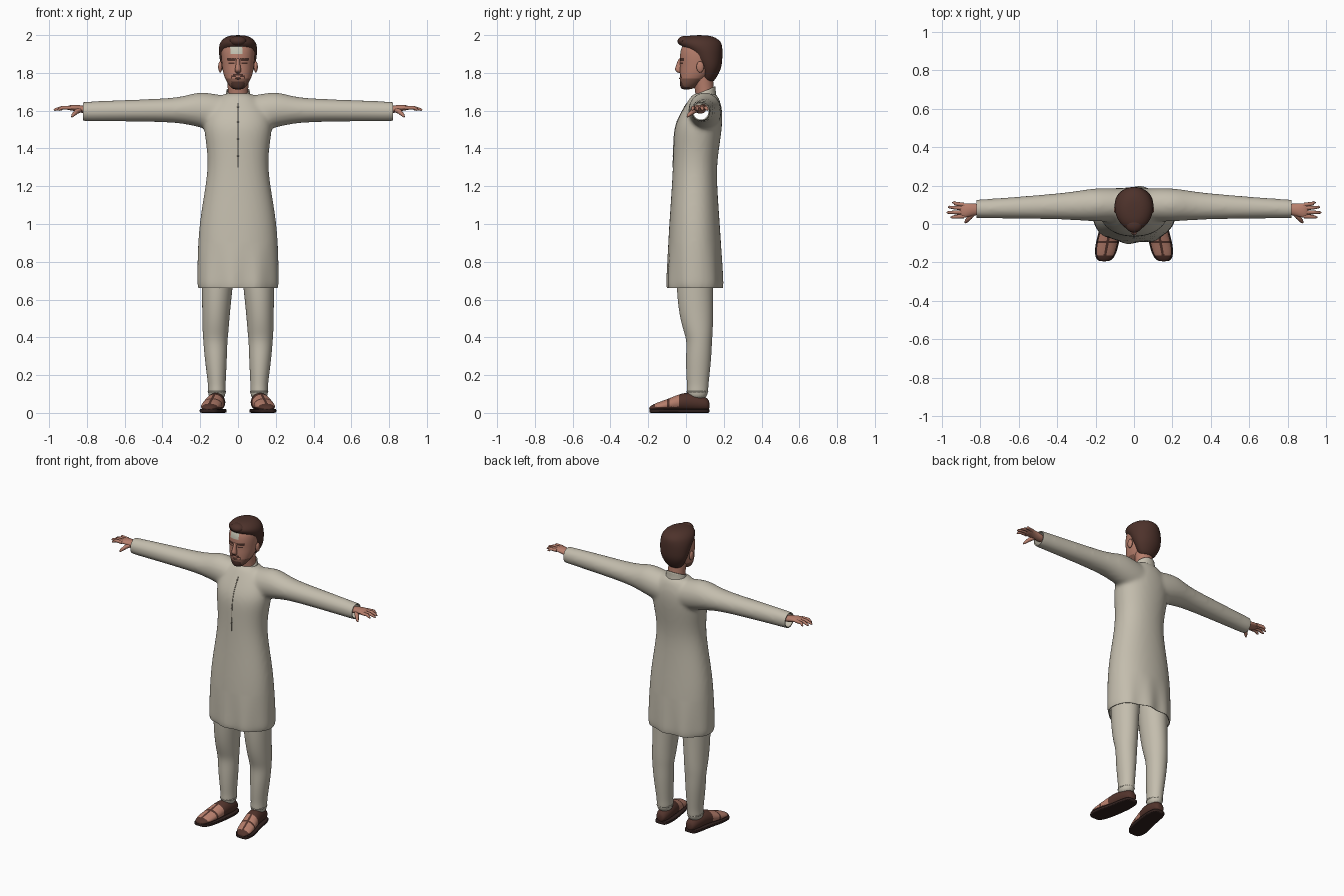
import bpy, bmesh, math
from mathutils import Vector
from mathutils.bvhtree import BVHTree

cube = bpy.data.objects.get("Cube")
if cube:
    bpy.data.objects.remove(cube)


def material(name, *rgb):
    m = bpy.data.materials.new(name)
    m.use_nodes = True
    m.diffuse_color = (*rgb, 1)
    bsdf = next(n for n in m.node_tree.nodes if n.type == 'BSDF_PRINCIPLED')
    bsdf.inputs["Base Color"].default_value = (*rgb, 1)
    bsdf.inputs["Roughness"].default_value = 0.8
    return m


FABRIC = material("cream cloth", .55, .51, .42)
SEAM = material("seam grey", .27, .24, .19)
SKIN = material("skin", .47, .21, .15)
STUBBLE = material("stubble", .22, .10, .07)
HAIR = material("dark brown hair", .075, .032, .024)
LEATHER = material("brown leather", .085, .034, .025)
SOLE = material("dark sole", .03, .015, .013)
PALE = material("pale mark", .56, .55, .45)


def activate(ob):
    bpy.ops.object.select_all(action='DESELECT')
    ob.select_set(True)
    bpy.context.view_layer.objects.active = ob


def apply(ob, kind, **props):
    mod = ob.modifiers.new(kind.lower(), kind)
    for key, value in props.items():
        setattr(mod, key, value)
    activate(ob)
    bpy.ops.object.modifier_apply(modifier=mod.name)


def smooth(ob, angle=50):
    activate(ob)
    bpy.ops.object.shade_smooth_by_angle(angle=math.radians(angle))


def loft(name, axis, rings, mats, side=1, power=1, n=24, caps=True, levels=2):
    """Rings of (position, centre a, centre b, radius a, radius b) joined along an axis."""
    bm = bmesh.new()
    loops = []
    for pos, ca, cb, ra, rb in rings:
        loop = []
        for i in range(n):
            t = 2 * math.pi * (i + .5) / n
            c, s = math.cos(t), math.sin(t)
            a = ca + ra * math.copysign(abs(c) ** power, c)
            b = cb + rb * math.copysign(abs(s) ** power, s)
            x, y, z = {'x': (pos, a, b), 'y': (a, pos, b), 'z': (a, b, pos)}[axis]
            loop.append(bm.verts.new((x * side, y, z)))
        loops.append(loop)
    for low, high in zip(loops, loops[1:]):
        for i in range(n):
            j = (i + 1) % n
            bm.faces.new((low[i], low[j], high[j], high[i]))
    if caps:
        bm.faces.new(loops[0])
        bm.faces.new(loops[-1])
    bmesh.ops.recalc_face_normals(bm, faces=bm.faces)
    me = bpy.data.meshes.new(name)
    bm.to_mesh(me)
    bm.free()
    for m in mats:
        me.materials.append(m)
    ob = bpy.data.objects.new(name, me)
    bpy.context.collection.objects.link(ob)
    if levels:
        apply(ob, 'SUBSURF', levels=levels)
    smooth(ob)
    return ob


def tube(name, points, radii, mat, side=1):
    cu = bpy.data.curves.new(name, 'CURVE')
    cu.dimensions = '3D'
    cu.bevel_depth, cu.bevel_resolution, cu.use_fill_caps = 1, 3, True
    sp = cu.splines.new('POLY')
    sp.points.add(len(points) - 1)
    for p, co, r in zip(sp.points, points, radii):
        p.co, p.radius = (co[0] * side, co[1], co[2], 1), r
    cu.materials.append(mat)
    ob = bpy.data.objects.new(name, cu)
    bpy.context.collection.objects.link(ob)
    activate(ob)
    bpy.ops.object.convert(target='MESH')
    smooth(ob)


def ball(name, loc, scale, mat):
    bpy.ops.mesh.primitive_uv_sphere_add(segments=16, ring_count=10, location=loc)
    ob = bpy.context.object
    ob.name, ob.scale = name, scale
    ob.data.materials.append(mat)
    smooth(ob)


def paint(ob, rule):
    for p in ob.data.polygons:
        p.material_index = rule(p.center)


# Long shirt: body and sleeves fused, then cut open at hem and cuffs
shirt = loft("long_shirt", 'z', [
    (.60, 0, .047, .219, .150), (.70, 0, .047, .218, .149), (.85, 0, .046, .216, .144),
    (1.0, 0, .045, .207, .135), (1.15, 0, .045, .182, .124), (1.3, 0, .046, .158, .116),
    (1.42, 0, .056, .168, .123), (1.52, 0, .065, .186, .128), (1.6, 0, .087, .17, .108),
    (1.66, 0, .097, .115, .082), (1.70, 0, .1, .07, .058)], [FABRIC], power=.92)
sleeves = [loft("sleeve", 'x', [
    (0, .1, 1.58, .08, .09), (.1, .1, 1.585, .088, .1), (.2, .1, 1.607, .088, .097),
    (.27, .097, 1.604, .08, .077), (.36, .093, 1.602, .07, .063), (.6, .085, 1.6, .058, .058),
    (.78, .079, 1.596, .05, .053), (.88, .078, 1.595, .049, .052)], [FABRIC], side=s)
    for s in (-1, 1)]
activate(shirt)
for sleeve in sleeves:
    sleeve.select_set(True)
bpy.ops.object.join()
apply(shirt, 'REMESH', mode='VOXEL', voxel_size=.011)
apply(shirt, 'SMOOTH', factor=.5, iterations=10)
bm = bmesh.new()
bm.from_mesh(shirt.data)
for co, no in (((0, 0, .66), (0, 0, -1)), ((.82, 0, 0), (1, 0, 0)), ((-.82, 0, 0), (-1, 0, 0))):
    bmesh.ops.bisect_plane(bm, geom=bm.verts[:] + bm.edges[:] + bm.faces[:],
                           plane_co=co, plane_no=no, clear_outer=True)
for v in bm.verts:  # soft folds near the hem
    fold = max(0, .9 - v.co.z) / .24
    v.co.y += .006 * fold * math.sin(v.co.x * 45)
bm.to_mesh(shirt.data)
surface = BVHTree.FromBMesh(bm)
bm.free()
apply(shirt, 'SOLIDIFY', thickness=.006, offset=-1)
smooth(shirt)

# Placket seam and buttons laid on the chest
def chest(z):
    hit = surface.ray_cast(Vector((0, -1, z)), Vector((0, 1, 0)))[0]
    return hit if hit else Vector((0, 0, z))

seam = [chest(1.3 + .02 * i) for i in range(18)]
tube("placket_seam", seam, [.0025] * len(seam), SEAM)
for z in (1.36, 1.45, 1.54, 1.62):
    ball("button", chest(z), (.005, .004, .005), SEAM)

# Standing collar, higher at the back
collar = loft("collar", 'z', [(1.64, 0, .1, .076, .064), (1.675, 0, .1, .068, .058),
                              (1.705, 0, .102, .062, .055)], [FABRIC], caps=False)
for v in collar.data.vertices:
    v.co.z += (v.co.y - .1) * .4
apply(collar, 'SOLIDIFY', thickness=.006, offset=-1)

# Neck and head
loft("neck", 'z', [(1.62, 0, .105, .055, .05), (1.70, 0, .1, .054, .05), (1.76, 0, .09, .056, .054),
                   (1.82, 0, .085, .06, .055)], [SKIN])
head = loft("head", 'z', [
    (1.712, 0, .002, .022, .022), (1.722, 0, .01, .038, .04), (1.745, 0, .024, .056, .058),
    (1.78, 0, .045, .073, .077), (1.81, 0, .058, .081, .091), (1.84, 0, .066, .085, .097),
    (1.87, 0, .07, .088, .103), (1.90, 0, .072, .089, .104), (1.93, 0, .075, .087, .102),
    (1.96, 0, .075, .075, .085), (1.98, 0, .075, .04, .05)], [SKIN, STUBBLE, HAIR, PALE],
    n=32, power=.93)


def face_rule(c):
    ax = abs(c.x)
    if c.y < .02:
        if -.04 < c.x < .024 and 1.898 < c.z < 1.95:
            return 3
        brow = abs(c.z - 1.872) < .006 and .012 < ax < .056
        eye = ((ax - .034) / .014) ** 2 + ((c.z - 1.852) / .006) ** 2 < 1
        moustache = abs(c.z - 1.795 + ax * .4) < .007 and ax < .036
        goatee = c.z < 1.755 and ax < .036
        if brow or eye or moustache or goatee:
            return 2
    return 1 if c.z < 1.775 and c.y < .07 else 0


paint(head, face_rule)
loft("nose", 'z', [(1.798, 0, -.03, .012, .008), (1.808, 0, -.038, .018, .018),
                   (1.82, 0, -.041, .017, .02), (1.845, 0, -.034, .011, .017),
                   (1.88, 0, -.028, .009, .011)], [SKIN], n=12)
ball("lower_lip", (0, -.031, 1.771), (.016, .006, .005), STUBBLE)
loft("hair", 'z', [
    (1.745, 0, .115, .042, .028), (1.79, 0, .124, .072, .047), (1.83, 0, .126, .09, .063),
    (1.87, 0, .115, .098, .078), (1.91, 0, .103, .102, .091), (1.938, 0, .085, .102, .108),
    (1.965, 0, .073, .095, .114), (1.988, 0, .07, .07, .088), (2.0, 0, .07, .035, .045)], [HAIR])
ball("hair_quiff", (0, -.005, 1.968), (.045, .04, .028), HAIR)

HAND = [(.78, .076, 1.6, .03, .022), (.83, .076, 1.608, .03, .02), (.86, .072, 1.615, .036, .018),
        (.89, .07, 1.616, .04, .014), (.908, .07, 1.613, .034, .009)]
FINGERS = [("index", .04, .955, .035), ("middle", .061, .975, .06),
           ("ring", .082, .968, .088), ("little", .1, .945, .112)]
LEG = [(.07, .112, .06, .04, .045), (.11, .112, .06, .048, .058), (.14, .112, .062, .046, .056),
       (.2, .114, .063, .051, .062), (.3, .118, .067, .06, .068), (.38, .12, .071, .064, .067),
       (.43, .119, .065, .069, .077), (.5, .117, .056, .072, .088), (.6, .113, .049, .078, .095),
       (.7, .108, .047, .084, .098), (.85, .105, .047, .088, .1)]
FOOT = [(.125, .108, .04, .02, .022), (.11, .109, .046, .036, .036), (.06, .111, .055, .046, .047),
        (.0, .118, .06, .049, .05), (-.05, .128, .051, .051, .043), (-.1, .139, .04, .054, .032),
        (-.15, .148, .032, .05, .024), (-.18, .153, .026, .038, .016), (-.195, .155, .022, .02, .008)]


def sandal_rule(c):
    mid = .118 - c.y * .2
    gap = -.165 < c.y < -.035 and c.z > .032
    strap = abs(c.y + .095) < .011 or abs(abs(c.x) - mid) < .007
    return 0 if gap and not strap else 1


for s, label in ((-1, "right"), (1, "left")):
    ball(label + "_ear", (s * .094, .075, 1.832), (.011, .02, .03), SKIN)

    # Hand with four fingers and a lowered thumb
    loft(label + "_hand", 'x', HAND, [SKIN], side=s, n=16)
    for name, y, tip, tip_y in FINGERS:
        mid = (.93, (y + tip_y) / 2, 1.616)
        tube(f"{label}_{name}_finger", [(.885, y, 1.615), mid, (tip - .008, tip_y, 1.606),
                                        (tip, tip_y, 1.602)], [.011, .01, .007, .003], SKIN, s)
    tube(label + "_thumb", [(.835, .06, 1.605), (.855, .035, 1.595), (.873, .014, 1.577),
                            (.88, .007, 1.567)], [.014, .013, .009, .004], SKIN, s)

    # Trouser leg, sandal and sole
    loft(label + "_trouser_leg", 'z', LEG, [FABRIC], side=s)
    ball(label + "_trouser_cuff", (s * .112, .06, .112), (.049, .058, .013), FABRIC)
    foot = loft(label + "_sandal", 'y', FOOT, [SKIN, LEATHER], side=s)
    paint(foot, sandal_rule)
    loft(label + "_sole", 'y', [(y, x, .011, rx + .007, .011) for y, x, z, rx, rz in FOOT],
         [SOLE], side=s, power=.35)
